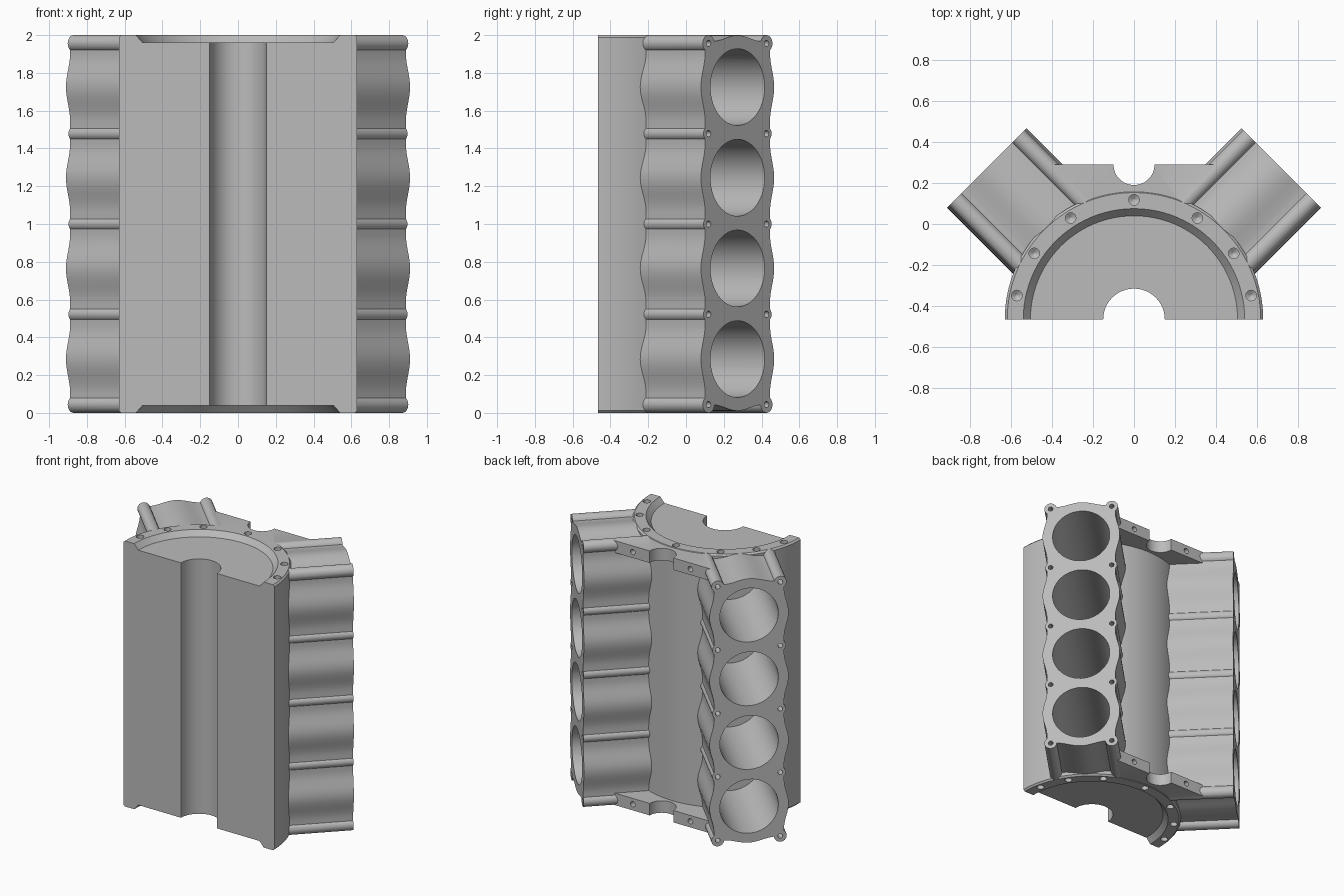
import bpy, bmesh
from math import cos, sin, pi, radians, sqrt
from mathutils import Matrix, Vector

default = bpy.data.objects.get("Cube")
if default:
    bpy.data.objects.remove(default)

CRANK_Y = -0.465
BORE_Z = [0.285 + 0.48 * i for i in range(4)]
BOSS_Z = [0.044 + 0.478 * i for i in range(5)]
BOSS_T = 0.217
DECK = 0.70

metal = bpy.data.materials.new("cast_grey")
metal.use_nodes = True
grey = (0.5, 0.5, 0.5, 1)
metal.diffuse_color = grey
metal.node_tree.nodes["Principled BSDF"].inputs["Base Color"].default_value = grey


def circle(r, cx=0, cy=0, n=48, sweep=2 * pi):
    count = n if sweep > 6 else n + 1
    return [(cx + r * cos(sweep * i / n), cy + r * sin(sweep * i / n)) for i in range(count)]


def loft(bm, rings, matrix=Matrix()):
    """Closed solid through (height, outline) rings."""
    rows = [[bm.verts.new(matrix @ Vector((x, y, h))) for x, y in pts] for h, pts in rings]
    for a, b in zip(rows, rows[1:]):
        for i in range(len(a)):
            j = (i + 1) % len(a)
            bm.faces.new((a[i], a[j], b[j], b[i]))
    bm.faces.new(rows[0][::-1])
    bm.faces.new(rows[-1])


def prism(bm, pts, low, high, matrix=Matrix()):
    loft(bm, [(low, pts), (high, pts)], matrix)


def finish(name, bm):
    bmesh.ops.recalc_face_normals(bm, faces=bm.faces)
    mesh = bpy.data.meshes.new(name)
    bm.to_mesh(mesh)
    bm.free()
    obj = bpy.data.objects.new(name, mesh)
    bpy.context.collection.objects.link(obj)
    mesh.materials.append(metal)
    return obj


def combine(target, bm, operation):
    """Add or remove a helper solid, then discard it."""
    tool = finish("helper", bm)
    tool.hide_render = True
    mod = target.modifiers.new("combine", "BOOLEAN")
    mod.operation = operation
    mod.solver = "EXACT"
    mod.object = tool
    bpy.ops.object.select_all(action="DESELECT")
    bpy.context.view_layer.objects.active = target
    target.select_set(True)
    bpy.ops.object.modifier_apply(modifier=mod.name)
    bpy.data.objects.remove(tool)


# Bank frames: local x across the deck, local y up, local z out along the bores
k = 1 / sqrt(2)
bank = Matrix(((k, 0, k, 0.222), (-k, 0, k, -0.222), (0, 1, 0, 0), (0, 0, 0, 1)))
BANKS = [bank, Matrix.Scale(-1, 4, (1, 0, 0)) @ bank]
crank = Matrix.Translation((0, CRANK_Y, 0))


# Crankcase half cylinder with chamfered ends
bm = bmesh.new()
loft(bm, [(z, circle(r, n=64, sweep=pi)) for z, r in
          ((0, 0.618), (0.012, 0.63), (1.988, 0.63), (2, 0.618))], crank)
block = finish("engine_block", bm)


# Cylinder banks with walls bulging around each bore
def bulge(u):
    return 0.243 + (0.031 * cos(pi * u / 0.36) ** 2 if abs(u) < 0.18 else 0)


def side(z):
    return bulge(min((z - c for c in BORE_Z), key=abs))


low, high = BORE_Z[0] - 0.243, BORE_Z[-1] + 0.243
zs = [low + (high - low) * i / 96 for i in range(97)]
ts = [-0.243 + 0.486 * i / 24 for i in range(1, 24)]
outline = [(side(z), z) for z in zs]
outline += [(-t, BORE_Z[-1] + bulge(t)) for t in ts]
outline += [(-side(z), z) for z in reversed(zs)]
outline += [(t, BORE_Z[0] - bulge(t)) for t in ts]
bm = bmesh.new()
for m in BANKS:
    prism(bm, outline, 0.22, DECK, m)
combine(block, bm, "UNION")

# Bolt columns down the bank sides
bm = bmesh.new()
for m in BANKS:
    for z in BOSS_Z:
        r = 0.044 if z in (BOSS_Z[0], BOSS_Z[-1]) else 0.038
        for t in (-BOSS_T, BOSS_T):
            prism(bm, circle(r, t, z, 24), 0.22, DECK, m)
combine(block, bm, "UNION")

# Valley end webs with a half-round notch
notch = [(-x, 0.29 - y) for x, y in circle(0.1, n=24, sweep=pi)]
web = [(-0.42, 0.29)] + notch + [(0.42, 0.29), (0.25, 0.1), (-0.25, 0.1)]
bm = bmesh.new()
for z in (0.004, 1.906):
    prism(bm, web, z, z + 0.09)
combine(block, bm, "UNION")

# Cylinder bores
bm = bmesh.new()
for m in BANKS:
    for z in BORE_Z:
        prism(bm, circle(0.203, 0, z), 0.0, DECK + 0.1, m)
combine(block, bm, "DIFFERENCE")

# Sloped recesses in both ends, then the crankshaft tunnel
bm = bmesh.new()
for a, b in ((1.96, 2.04), (0.04, -0.04)):
    loft(bm, [(a, circle(0.505, n=96)), (b, circle(0.575, n=96))], crank)
combine(block, bm, "DIFFERENCE")
bm = bmesh.new()
prism(bm, circle(0.15), -0.1, 2.1, crank)
combine(block, bm, "DIFFERENCE")

# Bolt holes: decks, end flanges and valley webs
bm = bmesh.new()
for m in BANKS:
    for z in BOSS_Z:
        for t in (-BOSS_T, BOSS_T):
            prism(bm, circle(0.017, t, z, 16), DECK - 0.1, DECK + 0.05, m)
for deg in (11.5, 33.5, 58, 90, 122, 146.5, 168.5):
    a = radians(deg)
    hole = circle(0.026, 0.583 * cos(a), 0.583 * sin(a), 16)
    tip = circle(0.004, 0.583 * cos(a), 0.583 * sin(a), 16)
    loft(bm, [(1.93, tip), (1.945, hole), (2.05, hole)], crank)
    loft(bm, [(-0.05, hole), (0.055, hole), (0.07, tip)], crank)
backward = Matrix.Rotation(radians(-90), 4, "X")
for x in (-0.24, 0.24):
    for z in (0.05, 1.95):
        prism(bm, circle(0.02, x, -z, 16), 0.23, 0.35, backward)
combine(block, bm, "DIFFERENCE")

# Smooth curved walls, keep machined edges sharp
bpy.ops.object.select_all(action="DESELECT")
block.select_set(True)
bpy.context.view_layer.objects.active = block
bpy.ops.object.shade_smooth_by_angle(angle=radians(25))
